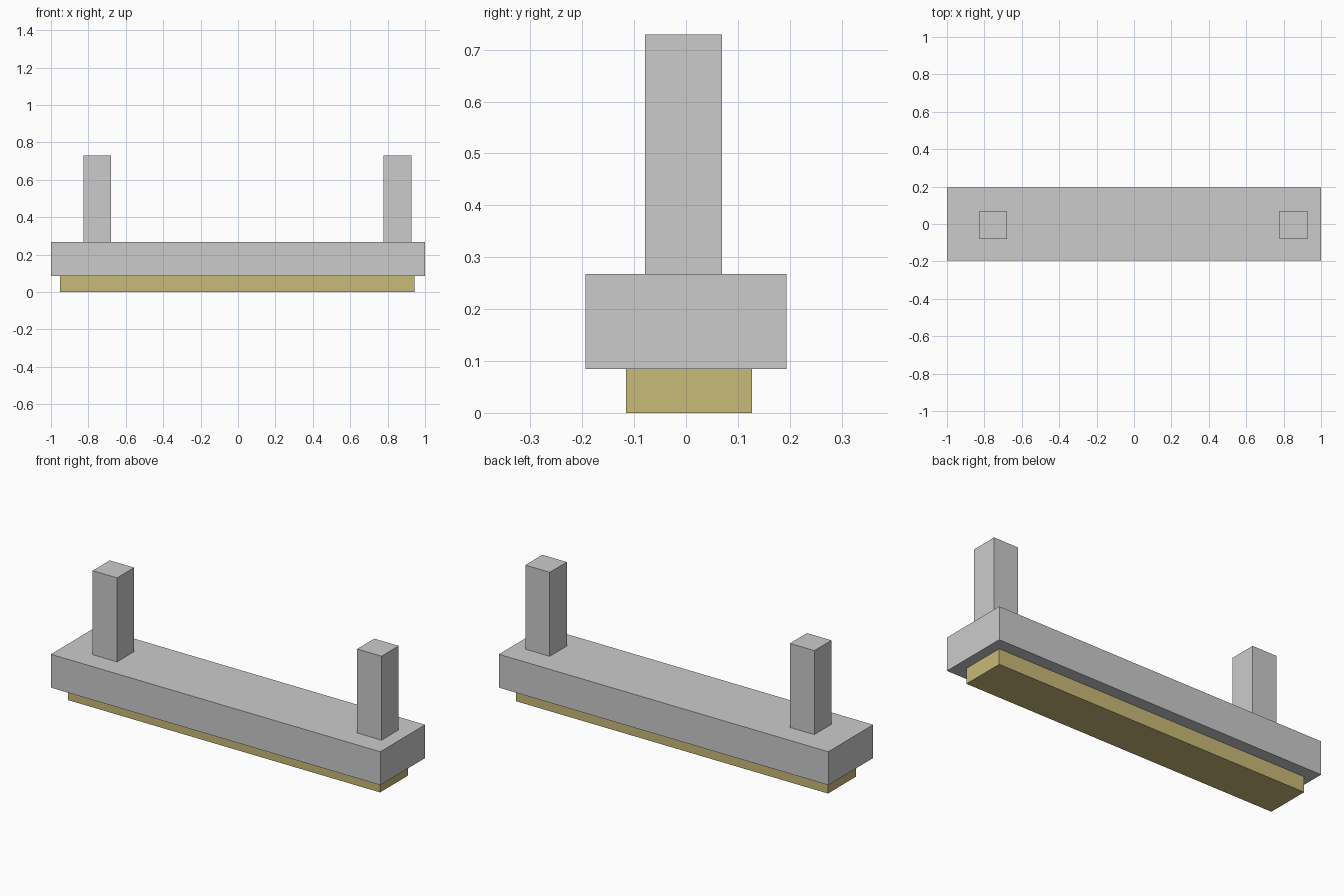
import bpy

if "Cube" in bpy.data.objects:
    bpy.data.objects.remove(bpy.data.objects["Cube"])


def box(name, x, y, z, material=None):
    """Add a box spanning the given (min, max) ranges."""
    spans = (x, y, z)
    bpy.ops.mesh.primitive_cube_add(size=1, location=[(a + b) / 2 for a, b in spans])
    obj = bpy.context.object
    obj.name = name
    obj.scale = [b - a for a, b in spans]
    bpy.ops.object.transform_apply(location=False, rotation=False, scale=True)
    if material:
        obj.data.materials.append(material)
    return obj


yellow = bpy.data.materials.new("pad_yellow")
yellow.diffuse_color = (0.58, 0.49, 0.19, 1)
yellow.use_nodes = True
yellow.node_tree.nodes["Principled BSDF"].inputs["Base Color"].default_value = yellow.diffuse_color

# Main beam
box("beam", (-1, 1), (-0.194, 0.194), (0.085, 0.268))

# Coloured pad under the beam
box("bottom_pad", (-0.951, 0.944), (-0.116, 0.127), (0, 0.085), yellow)

# Two upright posts, slightly off centre
for name, cx in (("left_post", -0.753), ("right_post", 0.853)):
    box(name, (cx - 0.074, cx + 0.074), (-0.079, 0.069), (0.268, 0.729))
